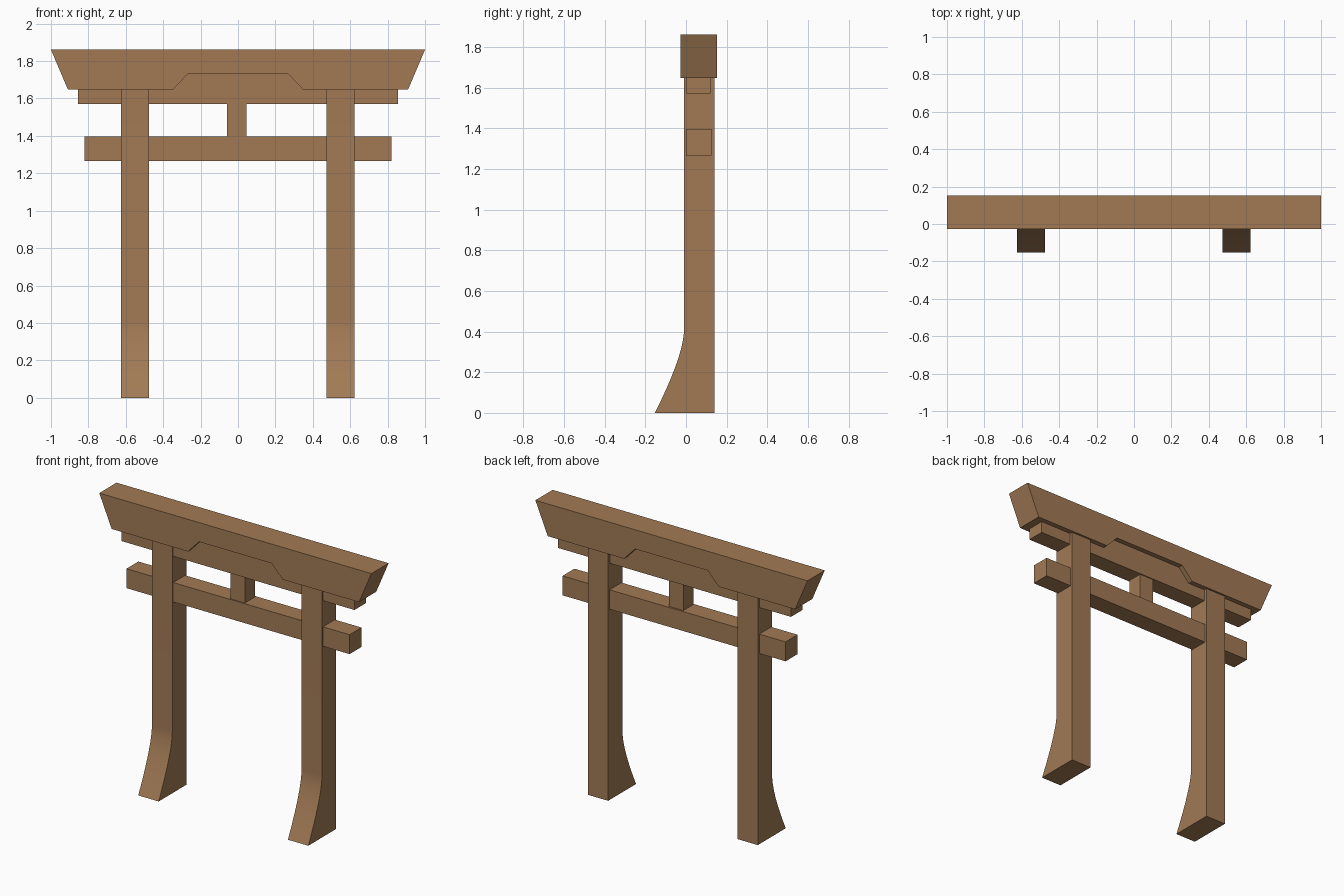
import bpy
import math

if "Cube" in bpy.data.objects:
    bpy.data.objects.remove(bpy.data.objects["Cube"])

wood = bpy.data.materials.new("warm brown wood")
wood.diffuse_color = (0.36, 0.195, 0.09, 1)
wood.use_nodes = True
wood.node_tree.nodes["Principled BSDF"].inputs["Base Color"].default_value = wood.diffuse_color


def extrude(name, outline, to3d, a, b):
    """Solid prism: a 2D outline swept from a to b along the remaining axis."""
    n = len(outline)
    verts = [to3d(u, v, d) for d in (a, b) for u, v in outline]
    faces = [list(range(n)), list(range(n, 2 * n))]
    faces += [[i, (i + 1) % n, (i + 1) % n + n, i + n] for i in range(n)]
    mesh = bpy.data.meshes.new(name)
    mesh.from_pydata(verts, [], faces)
    mesh.materials.append(wood)
    obj = bpy.data.objects.new(name, mesh)
    bpy.context.collection.objects.link(obj)
    bpy.ops.object.select_all(action='DESELECT')
    obj.select_set(True)
    bpy.context.view_layer.objects.active = obj
    bpy.ops.object.mode_set(mode='EDIT')
    bpy.ops.mesh.select_all(action='SELECT')
    bpy.ops.mesh.normals_make_consistent(inside=False)
    bpy.ops.object.mode_set(mode='OBJECT')
    return obj


def beam(name, x0, x1, y0, y1, z0, z1):
    outline = [(x0, z0), (x1, z0), (x1, z1), (x0, z1)]
    return extrude(name, outline, lambda x, z, y: (x, y, z), y0, y1)


# Lintel with slanted ends and a raised notch in its underside
half = [(0.267, 1.733), (0.348, 1.647), (0.909, 1.647), (1.0, 1.861)]
lintel = half + [(-x, z) for x, z in reversed(half)]
extrude("top_lintel", lintel, lambda x, z, y: (x, y, z), -0.028, 0.153)

# Straight crossbeams and the short strut between them
beam("upper_crossbeam", -0.856, 0.856, 0.0, 0.12, 1.57, 1.74)
beam("lower_crossbeam", -0.82, 0.82, 0.0, 0.125, 1.267, 1.396)
beam("centre_strut", -0.059, 0.045, 0.008, 0.113, 1.39, 1.575)

# Posts whose front edge flares forward at the foot
foot, bend, straight = (-0.153, 0.0), (-0.01, 0.286), (-0.01, 0.41)
profile = [(0.14, 1.66), (0.14, 0.0)]
for i in range(13):
    t = i / 12
    profile.append(tuple((1 - t) ** 2 * p + 2 * t * (1 - t) * q + t * t * r
                         for p, q, r in zip(foot, bend, straight)))
profile.append((-0.01, 1.66))
for side, x in (("left", -0.626), ("right", 0.474)):
    post = extrude(side + "_post", profile, lambda y, z, d: (d, y, z), x, x + 0.15)
    bpy.ops.object.shade_smooth_by_angle(angle=math.radians(30))
